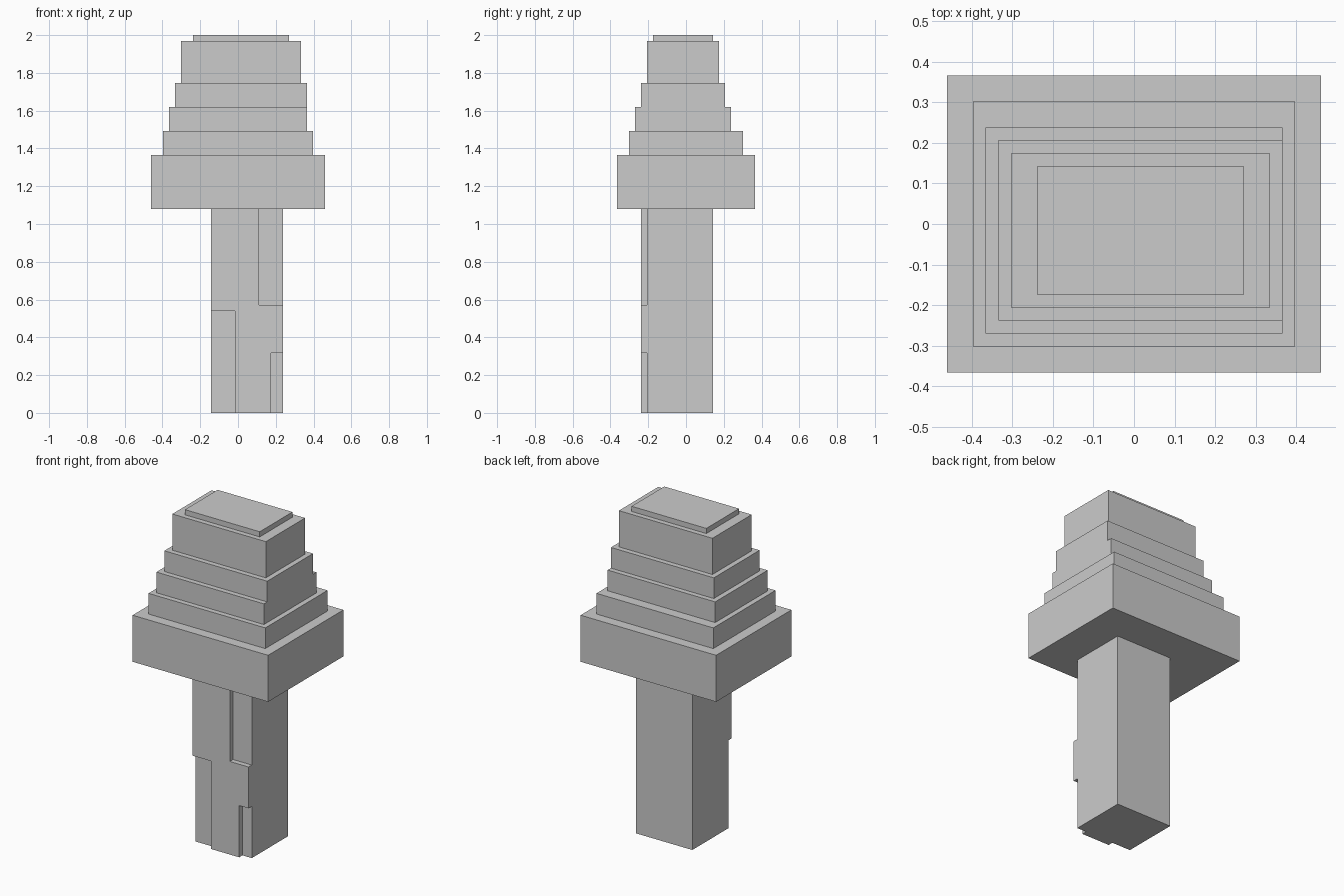
import bpy, bmesh

if "Cube" in bpy.data.objects:
    bpy.data.objects.remove(bpy.data.objects["Cube"])

U = 2 / 63  # one voxel


def make_object(name, bm):
    bmesh.ops.recalc_face_normals(bm, faces=bm.faces[:])
    mesh = bpy.data.meshes.new(name)
    bm.to_mesh(mesh)
    bm.free()
    obj = bpy.data.objects.new(name, mesh)
    bpy.context.collection.objects.link(obj)
    return obj


def ring(bm, rect, z):
    x0, x1, y0, y1 = rect
    return [bm.verts.new((x * U, y * U, z * U))
            for x, y in ((x0, y0), (x1, y0), (x1, y1), (x0, y1))]


def bridge(bm, a, b):
    for i in range(4):
        j = (i + 1) % 4
        face = bm.faces.new((a[i], a[j], b[j], b[i]))
        face.normal_update()
        if face.calc_area() < 1e-7:  # flush side: no ledge
            bm.faces.remove(face)


# Stepped head: (x0, x1, y0, y1), bottom, top of each tier, in voxels
tiers = [
    ((-14.5, 14.5, -11.5, 11.5), 34, 43),
    ((-12.5, 12.5, -9.5, 9.5), 43, 47),
    ((-11.5, 11.5, -8.5, 7.5), 47, 51),
    ((-10.5, 11.5, -7.5, 6.5), 51, 55),
    ((-9.5, 10.5, -6.5, 5.5), 55, 62),
    ((-7.5, 8.5, -5.5, 4.5), 62, 63),
]
bm = bmesh.new()
last = None
for rect, z0, z1 in tiers:
    low, high = ring(bm, rect, z0), ring(bm, rect, z1)
    if last:
        bridge(bm, last, low)
    else:
        bm.faces.new(low[::-1])
    bridge(bm, low, high)
    last = high
bm.faces.new(last)
bmesh.ops.remove_doubles(bm, verts=bm.verts[:], dist=1e-5)
make_object("stepped_head", bm)


def extrude_front(bm, outline, y0, y1):
    """Extrude an x/z outline from y0 back to y1, leaving the back open."""
    front = [bm.verts.new((x * U, y0 * U, z * U)) for x, z in outline]
    back = [bm.verts.new((x * U, y1 * U, z * U)) for x, z in outline]
    bm.faces.new(front)
    n = len(outline)
    for i in range(n):
        j = (i + 1) % n
        bm.faces.new((front[i], back[i], back[j], front[j]))


# Trunk core
bm = bmesh.new()
low, high = ring(bm, (-4.5, 7.5, -6.5, 4.5), 0), ring(bm, (-4.5, 7.5, -6.5, 4.5), 34)
bridge(bm, low, high)
bm.faces.new(low[::-1])
bm.faces.new(high)
make_object("trunk", bm)

# Raised bark on the trunk front, leaving three recessed corners
bark = [(-0.5, 0), (5.5, 0), (5.5, 10), (7.5, 10), (7.5, 18), (3.5, 18),
        (3.5, 34), (-4.5, 34), (-4.5, 17), (-0.5, 17)]
bm = bmesh.new()
extrude_front(bm, bark, -7.5, -6.5)
make_object("trunk_front_bark", bm)
